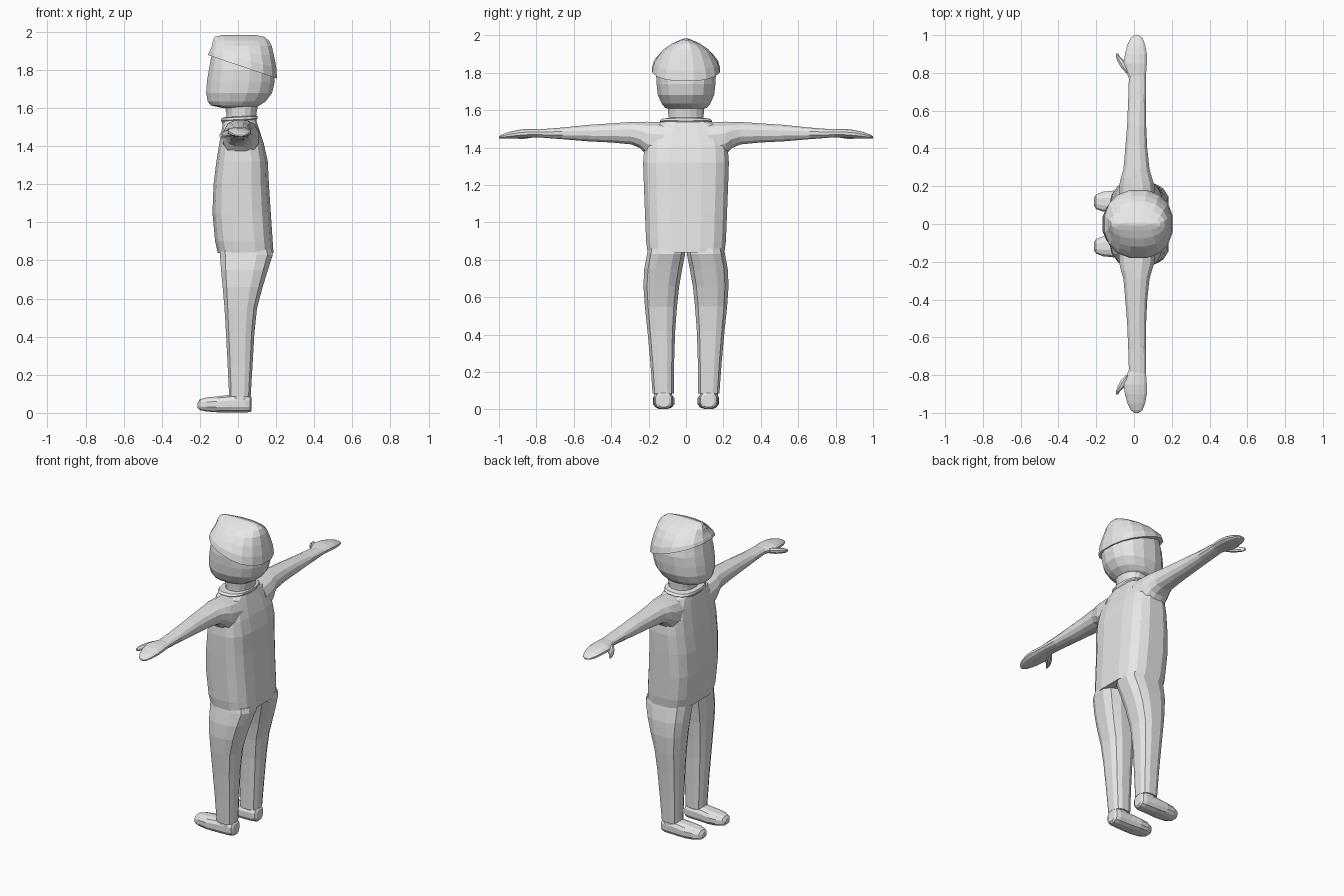
import bpy, bmesh, math

grey = bpy.data.materials.new("plain grey")
grey.diffuse_color = (0.8, 0.8, 0.8, 1)


def loft(name, axis, sections, n=16, p=2.6, mirror=False, shape=None):
    """Skin rounded-box sections (pos, a0, a1, b0, b1) along an axis.
    z: a=x b=y;  y: a=x b=z;  x: a=y b=z."""
    bm = bmesh.new()
    rings = []
    for i, (pos, a0, a1, b0, b1) in enumerate(sections):
        ring = []
        for k in range(n):
            t = 2 * math.pi * (k + 0.5) / n
            c, s = math.cos(t), math.sin(t)
            a = (a0 + a1) / 2 + (a1 - a0) / 2 * math.copysign(abs(c) ** (2 / p), c)
            b = (b0 + b1) / 2 + (b1 - b0) / 2 * math.copysign(abs(s) ** (2 / p), s)
            co = {"z": (a, b, pos), "y": (a, pos, b), "x": (pos, a, b)}[axis]
            if shape:
                co = shape(co, i)
            ring.append(bm.verts.new(co))
        rings.append(ring)
    for r0, r1 in zip(rings, rings[1:]):
        for k in range(n):
            j = (k + 1) % n
            bm.faces.new((r0[k], r0[j], r1[j], r1[k]))
    bm.faces.new(rings[0])
    bm.faces.new(rings[-1])
    bmesh.ops.recalc_face_normals(bm, faces=bm.faces)
    me = bpy.data.meshes.new(name)
    bm.to_mesh(me)
    bm.free()
    me.materials.append(grey)
    ob = bpy.data.objects.new(name, me)
    bpy.context.collection.objects.link(ob)
    if mirror:
        mod = ob.modifiers.new("mirror", "MIRROR")
        mod.use_axis = (False, True, False)
    return ob


def sym(z, x0, x1, y):
    return (z, x0, x1, -y, y)


# Shirt body
loft("shirt", "z", [
    sym(0.84, -0.108, 0.188, 0.208), sym(0.90, -0.122, 0.184, 0.216),
    sym(1.05, -0.136, 0.174, 0.222), sym(1.20, -0.130, 0.164, 0.228),
    sym(1.32, -0.115, 0.158, 0.232), sym(1.41, -0.100, 0.138, 0.225),
    sym(1.48, -0.088, 0.115, 0.200), sym(1.525, -0.080, 0.100, 0.160),
    sym(1.545, -0.070, 0.095, 0.110)], p=3.2)

# Collar and neck
loft("collar", "z", [
    sym(1.52, -0.080, 0.090, 0.125), sym(1.54, -0.092, 0.104, 0.142),
    sym(1.552, -0.088, 0.104, 0.130), sym(1.556, -0.065, 0.095, 0.100)],
    shape=lambda c, i: (c[0], c[1], c[2] + 0.05 * c[0]))
loft("neck", "z", [
    sym(1.50, -0.060, 0.095, 0.095), sym(1.57, -0.062, 0.098, 0.096),
    sym(1.64, -0.075, 0.110, 0.100)], p=2.2)

# Head
loft("head", "z", [
    sym(1.600, -0.080, 0.090, 0.085), sym(1.614, -0.145, 0.115, 0.115),
    sym(1.635, -0.162, 0.148, 0.132), sym(1.68, -0.170, 0.182, 0.153),
    sym(1.74, -0.166, 0.196, 0.160), sym(1.80, -0.156, 0.194, 0.163),
    sym(1.87, -0.143, 0.180, 0.148), sym(1.93, -0.130, 0.150, 0.105)], p=2.3)


# Hair cap, rim dropping from the brow to the back of the head
def slant(co, i):
    weight = (1, 0.7, 0.3, 0, 0, 0, 0)[i]
    return (co[0], co[1], co[2] - weight * 0.34 * (co[0] - 0.02))


loft("hair", "z", [
    sym(1.818, -0.160, 0.208, 0.184), sym(1.855, -0.154, 0.204, 0.174),
    sym(1.892, -0.147, 0.192, 0.150), sym(1.925, -0.140, 0.180, 0.122),
    sym(1.955, -0.134, 0.165, 0.078), sym(1.974, -0.124, 0.140, 0.036),
    sym(1.984, -0.080, 0.090, 0.008)], p=2.25, shape=slant)

# Trouser legs
loft("trouser_leg", "z", [
    (0.085, -0.048, 0.068, 0.064, 0.180), (0.25, -0.056, 0.078, 0.062, 0.192),
    (0.42, -0.065, 0.088, 0.056, 0.208), (0.55, -0.073, 0.102, 0.046, 0.222),
    (0.66, -0.083, 0.132, 0.034, 0.230), (0.75, -0.092, 0.160, 0.018, 0.226),
    (0.83, -0.098, 0.186, 0.002, 0.211), (0.86, -0.098, 0.180, 0.001, 0.205)],
    n=12, p=2.8, mirror=True)

# Shoes with a short ankle
loft("shoe", "x", [
    (-0.212, 0.095, 0.140, 0.025, 0.055), (-0.200, 0.078, 0.158, 0.014, 0.072),
    (-0.165, 0.064, 0.172, 0.006, 0.082), (-0.110, 0.060, 0.178, 0.002, 0.087),
    (-0.040, 0.066, 0.176, 0.000, 0.096), (0.040, 0.068, 0.172, 0.000, 0.098),
    (0.064, 0.076, 0.164, 0.004, 0.092), (0.072, 0.090, 0.150, 0.012, 0.080)],
    n=12, mirror=True)
loft("ankle", "z", [
    (0.05, -0.036, 0.062, 0.073, 0.172), (0.11, -0.036, 0.060, 0.073, 0.172)],
    n=12, mirror=True)

# Sleeved arms
loft("arm", "y", [
    (0.12, -0.085, 0.120, 1.33, 1.540), (0.21, -0.080, 0.110, 1.355, 1.541),
    (0.245, -0.072, 0.098, 1.395, 1.540), (0.29, -0.058, 0.084, 1.415, 1.539),
    (0.40, -0.048, 0.072, 1.426, 1.531), (0.52, -0.038, 0.066, 1.432, 1.523),
    (0.66, -0.032, 0.064, 1.444, 1.508), (0.79, -0.028, 0.064, 1.454, 1.498)],
    n=12, p=2.3, mirror=True)

# Mitten hands and thumbs
loft("hand", "y", [
    (0.765, -0.026, 0.062, 1.454, 1.496), (0.80, -0.040, 0.066, 1.454, 1.500),
    (0.85, -0.056, 0.070, 1.451, 1.501), (0.90, -0.050, 0.070, 1.449, 1.495),
    (0.95, -0.036, 0.060, 1.447, 1.483), (0.985, -0.018, 0.046, 1.447, 1.470),
    (1.000, 0.002, 0.026, 1.450, 1.460)], n=12, p=2.2, mirror=True)
loft("thumb", "y", [
    (0.800, -0.045, -0.010, 1.460, 1.490), (0.830, -0.072, -0.020, 1.450, 1.488),
    (0.860, -0.088, -0.045, 1.446, 1.482), (0.885, -0.096, -0.072, 1.444, 1.474),
    (0.903, -0.097, -0.084, 1.448, 1.464)], n=8, p=2, mirror=True)
